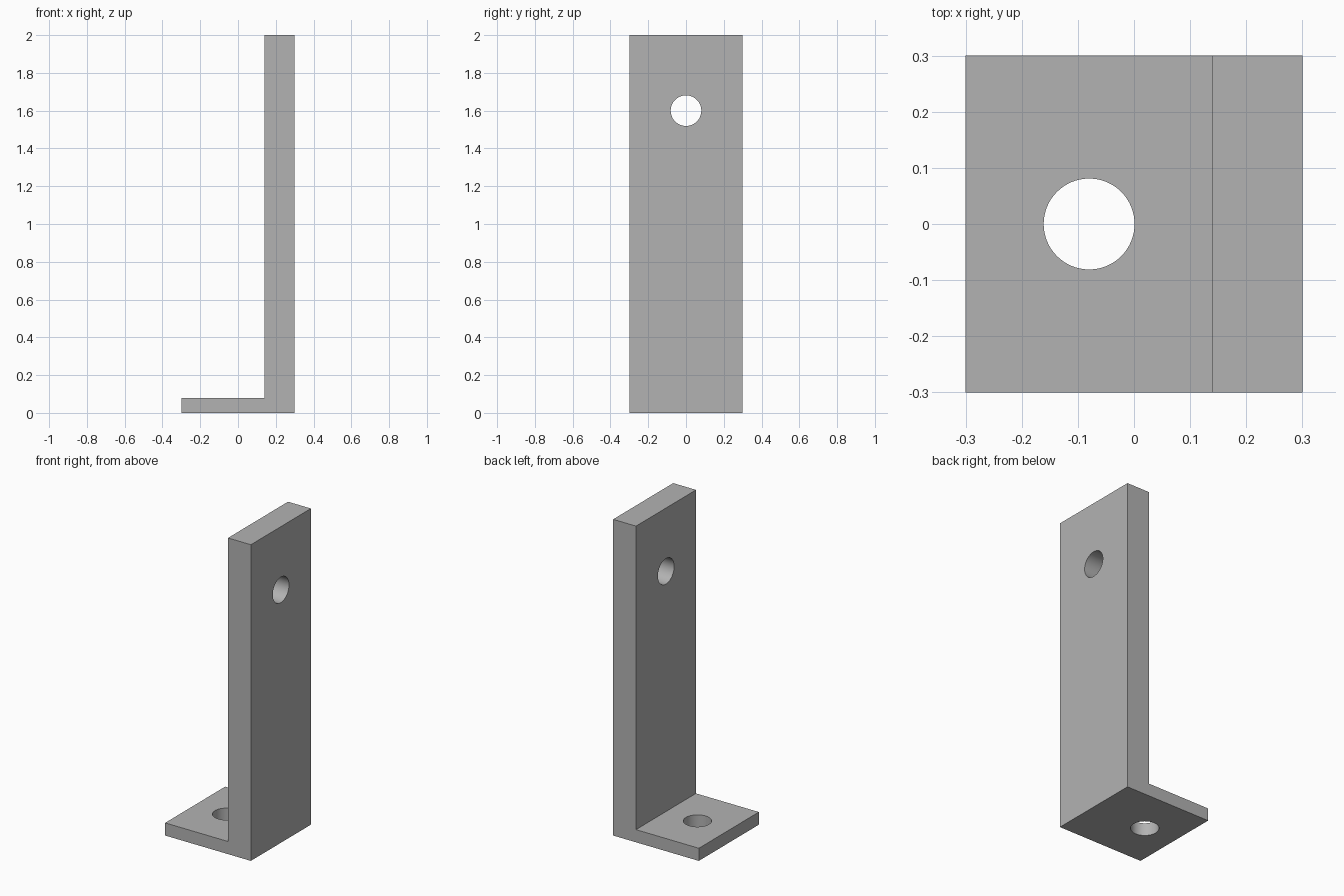
import bpy
import bmesh
import math

cube = bpy.data.objects.get("Cube")
if cube:
    bpy.data.objects.remove(cube, do_unlink=True)

HALF = 0.3          # half the width and depth
INNER_X = 0.14      # inner face of the upright
FOOT = 0.08         # foot thickness
HEIGHT = 2.0
HOLE_R = 0.081

grey = bpy.data.materials.new("plain_grey")
grey.use_nodes = True
colour = (0.45, 0.45, 0.45, 1.0)
grey.diffuse_color = colour
grey.node_tree.nodes["Principled BSDF"].inputs["Base Color"].default_value = colour


def add_object(name, bm):
    bmesh.ops.recalc_face_normals(bm, faces=bm.faces)
    mesh = bpy.data.meshes.new(name)
    bm.to_mesh(mesh)
    bm.free()
    mesh.materials.append(grey)
    obj = bpy.data.objects.new(name, mesh)
    bpy.context.collection.objects.link(obj)
    return obj


def hole_cutter(name, location, rotation):
    bm = bmesh.new()
    bmesh.ops.create_cone(bm, cap_ends=True, segments=64,
                          radius1=HOLE_R, radius2=HOLE_R, depth=0.4)
    obj = add_object(name, bm)
    obj.location = location
    obj.rotation_euler = rotation
    obj.hide_render = True
    return obj


# L-shaped bracket: side profile extruded across its width
profile = [(-HALF, 0), (HALF, 0), (HALF, HEIGHT),
           (INNER_X, HEIGHT), (INNER_X, FOOT), (-HALF, FOOT)]
bm = bmesh.new()
face = bm.faces.new([bm.verts.new((x, -HALF, z)) for x, z in profile])
result = bmesh.ops.extrude_face_region(bm, geom=[face])
moved = [v for v in result["geom"] if isinstance(v, bmesh.types.BMVert)]
bmesh.ops.translate(bm, verts=moved, vec=(0, 2 * HALF, 0))
bracket = add_object("angle_bracket", bm)

# Bolt holes through the upright and the foot
cutters = [
    hole_cutter("upright_hole_cutter", (0.22, 0, 1.6), (0, math.pi / 2, 0)),
    hole_cutter("foot_hole_cutter", (-0.08, 0, 0.04), (0, 0, 0)),
]
bpy.ops.object.select_all(action="DESELECT")
bracket.select_set(True)
bpy.context.view_layer.objects.active = bracket
for cutter in cutters:
    mod = bracket.modifiers.new(cutter.name, "BOOLEAN")
    mod.operation = "DIFFERENCE"
    mod.solver = "EXACT"
    mod.object = cutter
    bpy.ops.object.modifier_apply(modifier=mod.name)
for cutter in cutters:
    bpy.data.objects.remove(cutter, do_unlink=True)

# Smooth hole walls, crisp plate edges
bpy.ops.object.shade_smooth_by_angle(angle=math.radians(30))
